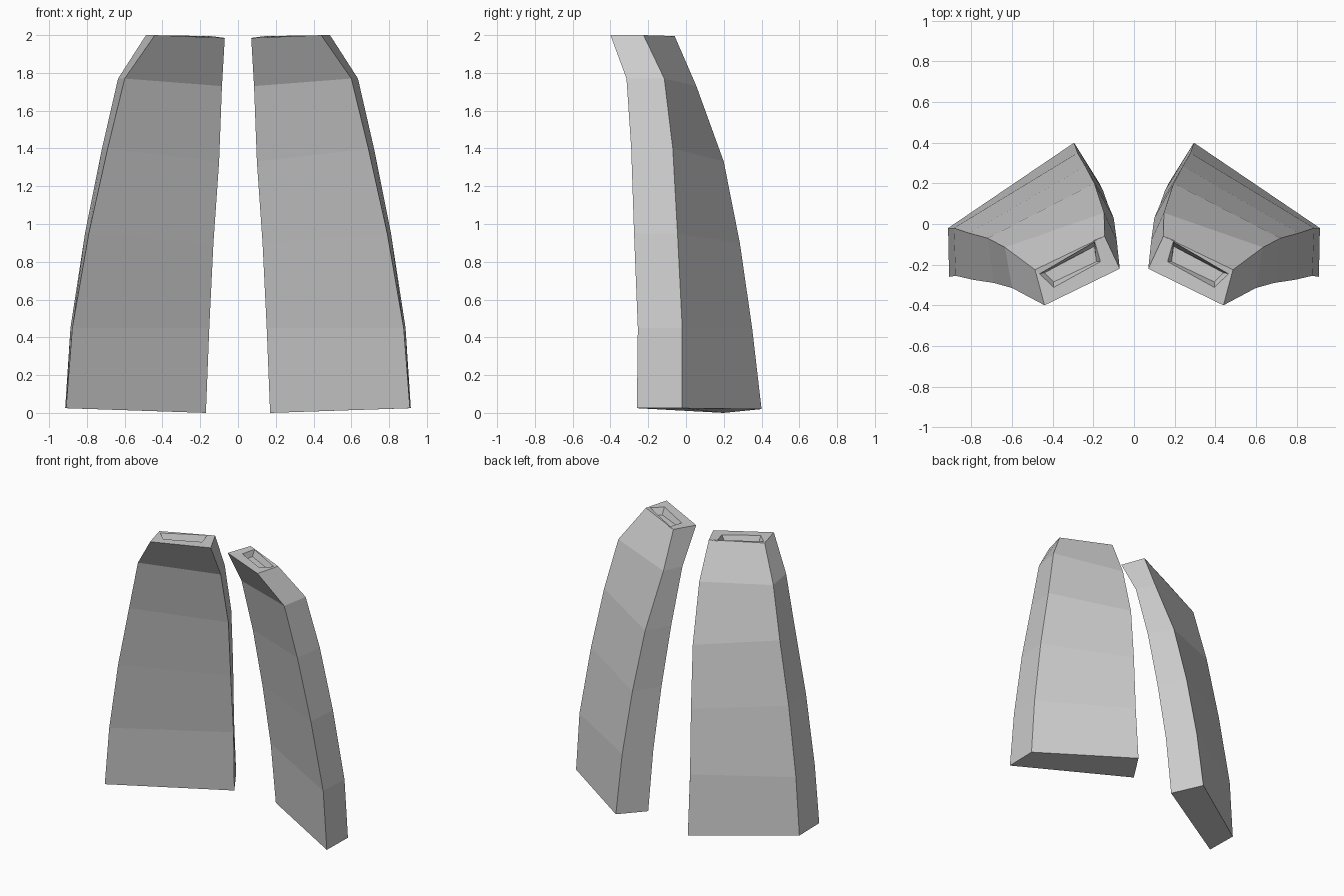
import bpy, bmesh
from mathutils import Vector

if "Cube" in bpy.data.objects:
    bpy.data.objects.remove(bpy.data.objects["Cube"])

# Four long edges of one curved panel, listed bottom to top
inner_front = [(.17, .20, 0), (.152, .165, .45), (.13, .10, .90),
               (.10, .03, 1.33), (.085, -.08, 1.73), (.07, -.22, 1.985)]
outer_front = [(.91, -.26, .025), (.877, -.255, .45), (.79, -.275, .95),
               (.69, -.29, 1.40), (.60, -.315, 1.77), (.44, -.40, 2.0)]
outer_back = [(.915, -.02, .025), (.887, -.02, .45), (.81, -.045, .95),
              (.72, -.07, 1.40), (.635, -.115, 1.77), (.487, -.225, 2.0)]
inner_back = [(.295, .40, .02), (.278, .35, .45), (.24, .285, .90),
              (.195, .20, 1.33), (.147, .055, 1.73), (.145, -.06, 1.995)]


def panel(name, side):
    bm = bmesh.new()

    def ring_of(points):
        return [bm.verts.new((side * p[0], p[1], p[2])) for p in points]

    def bridge(a, b):
        for i in range(4):
            j = (i + 1) % 4
            bm.faces.new((a[i], a[j], b[j], b[i]))

    # Tapered shell
    rings = [ring_of(r) for r in zip(inner_front, outer_front, outer_back, inner_back)]
    bm.faces.new(rings[0])
    # Rim, sloping slot walls and slot floor in the top
    rings.append(ring_of([(.165, -.185, 1.99), (.395, -.312, 1.998),
                          (.465, -.245, 1.999), (.195, -.08, 1.993)]))
    rings.append(ring_of([(.185, -.185, 1.95), (.395, -.285, 1.95),
                          (.44, -.24, 1.95), (.195, -.11, 1.95)]))
    for a, b in zip(rings, rings[1:]):
        bridge(a, b)
    bm.faces.new(rings[-1])
    bmesh.ops.recalc_face_normals(bm, faces=bm.faces)
    mesh = bpy.data.meshes.new(name)
    bm.to_mesh(mesh)
    bm.free()
    obj = bpy.data.objects.new(name, mesh)
    bpy.context.collection.objects.link(obj)


# Mirrored pair
panel("right_panel", 1)
panel("left_panel", -1)
